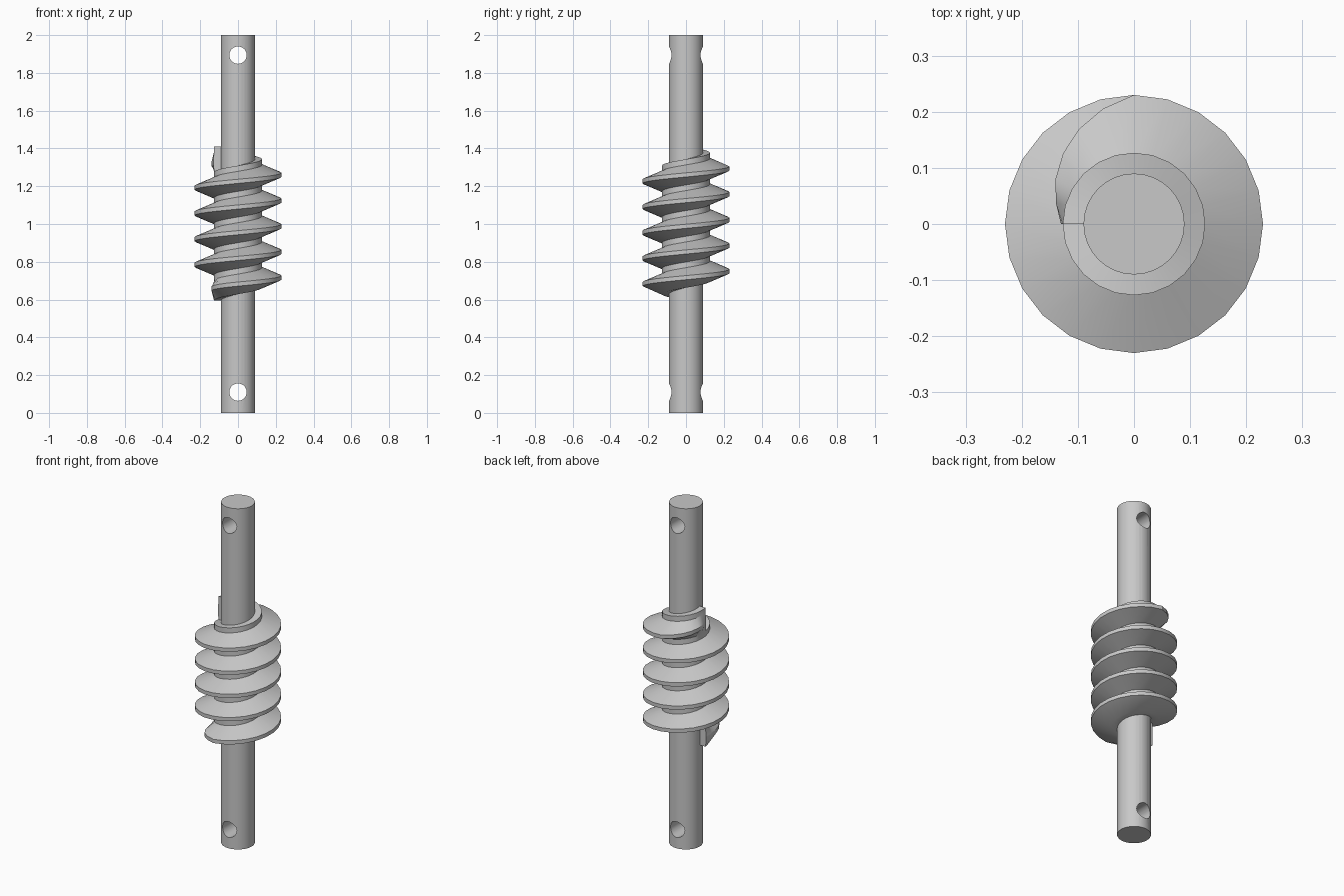
import bpy
import bmesh
from math import cos, sin, pi, radians

if "Cube" in bpy.data.objects:
    bpy.data.objects.remove(bpy.data.objects["Cube"], do_unlink=True)

SHAFT_R, HOLE_R = 0.09, 0.046
ROOT_R, CREST_R = 0.127, 0.23
START_Z, PITCH = 0.595, 0.136
SEGMENTS, TURNS, RUNOUT = 24, 5, 6

# One plain grey metal
metal = bpy.data.materials.new("grey metal")
metal.use_nodes = True
grey = (0.58, 0.58, 0.58, 1)
metal.diffuse_color = grey
metal.node_tree.nodes["Principled BSDF"].inputs["Base Color"].default_value = grey


def finish(obj):
    obj.data.materials.clear()
    obj.data.materials.append(metal)
    bpy.ops.object.select_all(action="DESELECT")
    obj.select_set(True)
    bpy.context.view_layer.objects.active = obj
    bpy.ops.object.shade_smooth_by_angle(angle=radians(30))


def cylinder(name, radius, depth, sides, z, tilt=0):
    bpy.ops.mesh.primitive_cylinder_add(vertices=sides, radius=radius, depth=depth,
                                        location=(0, 0, z), rotation=(tilt, 0, 0))
    obj = bpy.context.object
    obj.name = name
    return obj


# Shaft with a cross-drilled pin hole near each end
shaft = cylinder("shaft", SHAFT_R, 2, 32, 1)
for z in (0.11, 1.894):
    cutter = cylinder("pin_hole_cutter", HOLE_R, 0.5, 32, z, pi / 2)
    cutter.hide_render = True
    cut = shaft.modifiers.new("pin_hole", "BOOLEAN")
    cut.operation = "DIFFERENCE"
    cut.solver = "EXACT"
    cut.object = cutter
    bpy.context.view_layer.objects.active = shaft
    bpy.ops.object.modifier_apply(modifier=cut.name)
    bpy.data.objects.remove(cutter, do_unlink=True)
finish(shaft)

# Worm thread: one tooth profile swept up a right-hand helix, fading out at both ends
bm = bmesh.new()
steps = SEGMENTS * TURNS
rings = []
for i in range(steps + 1):
    angle = pi + 2 * pi * i / SEGMENTS
    fade = min(1, i / RUNOUT, (steps - i) / RUNOUT)
    crest = ROOT_R + (CREST_R - ROOT_R) * max(fade, 0.03)
    profile = [(SHAFT_R - 0.004, 0), (ROOT_R, 0), (crest, 0.042), (crest, 0.064),
               (ROOT_R, 0.106), (ROOT_R, PITCH), (SHAFT_R - 0.004, PITCH)]
    base = START_Z + PITCH * i / SEGMENTS
    rings.append([bm.verts.new((r * cos(angle), r * sin(angle), base + h))
                  for r, h in profile])

last = len(rings[0]) - 2
for i in range(steps):
    for j in range(last + 1):
        # Ledges exist only under the first turn and over the last one
        if (j == 0 and i >= SEGMENTS) or (j == last and i < steps - SEGMENTS):
            continue
        a, b = rings[i], rings[i + 1]
        bm.faces.new((a[j], b[j], b[j + 1], a[j + 1]))
bm.faces.new(rings[0])
bm.faces.new(rings[-1][::-1])
bmesh.ops.delete(bm, geom=[v for v in bm.verts if not v.link_faces], context="VERTS")
bmesh.ops.remove_doubles(bm, verts=bm.verts[:], dist=0.0005)

mesh = bpy.data.meshes.new("worm_thread")
bm.to_mesh(mesh)
bm.free()
thread = bpy.data.objects.new("worm_thread", mesh)
bpy.context.collection.objects.link(thread)
finish(thread)
